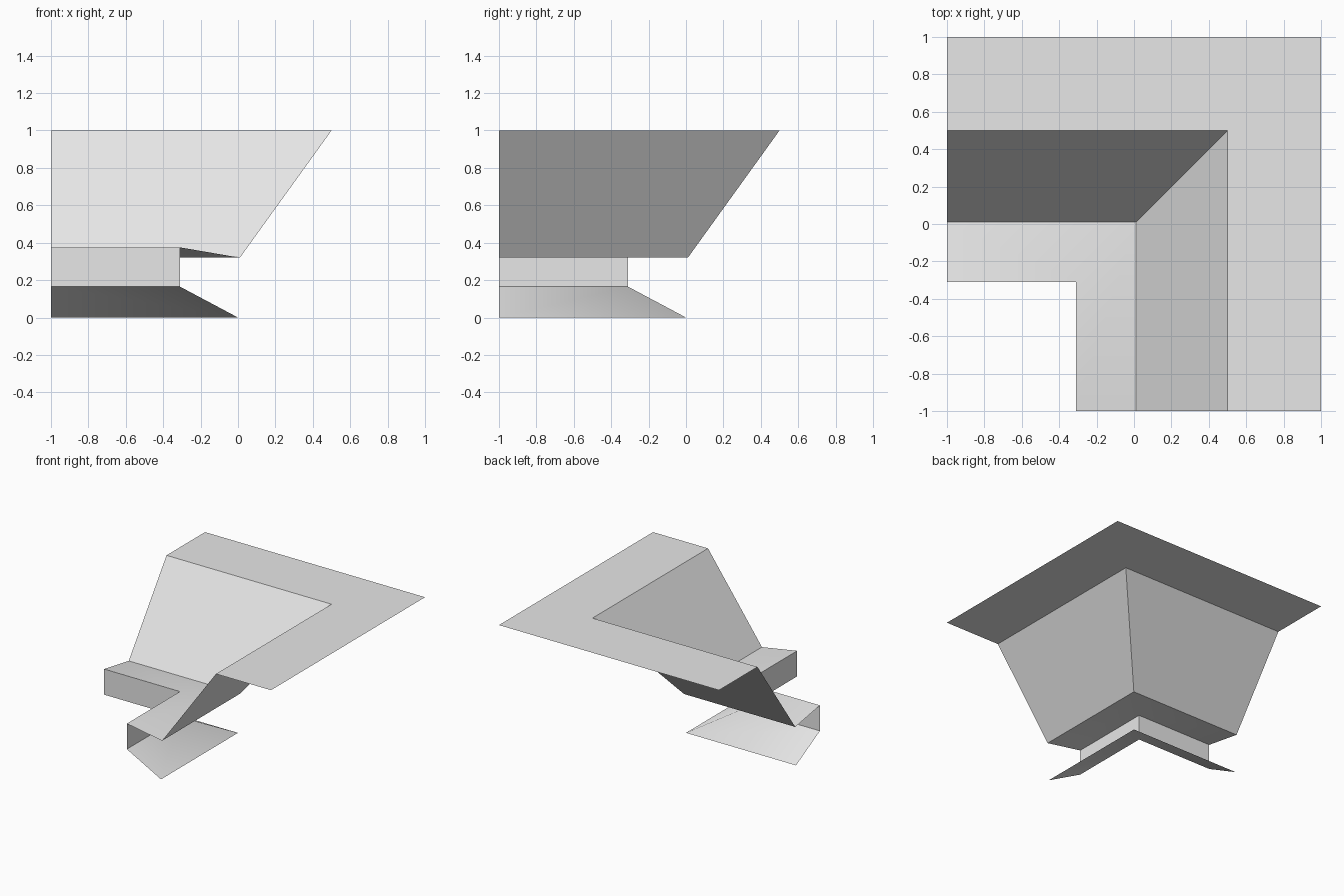
import bpy
import bmesh
import math

# Remove the default cube
cube = bpy.data.objects.get("Cube")
if cube:
    bpy.data.objects.remove(cube, do_unlink=True)

# Plain grey finish
grey = bpy.data.materials.new("light_grey")
grey.use_nodes = True
colour = (0.8, 0.8, 0.8, 1)
grey.diffuse_color = colour
grey.node_tree.nodes["Principled BSDF"].inputs["Base Color"].default_value = colour

# Cross-section (offset, height): top rim, slope, ledge, wall, bottom lip
PROFILE = [(1, 1), (0.5, 1), (0.01, 0.32), (-0.31, 0.375), (-0.31, 0.165), (0, 0)]
END = -1

# Sweep the thin sheet along two arms that meet in a mitred corner
bm = bmesh.new()
rows = [[bm.verts.new(p) for p in ((END, d, z), (d, d, z), (d, END, z))]
        for d, z in PROFILE]
for outer, inner in zip(rows, rows[1:]):
    for i in range(2):
        bm.faces.new((outer[i], inner[i], inner[i + 1], outer[i + 1]))

mesh = bpy.data.meshes.new("corner_moulding")
bm.to_mesh(mesh)
bm.free()
mesh.materials.append(grey)
moulding = bpy.data.objects.new("corner_moulding", mesh)
bpy.context.collection.objects.link(moulding)

# Soften only the shallow mitres
bpy.ops.object.select_all(action="DESELECT")
moulding.select_set(True)
bpy.context.view_layer.objects.active = moulding
bpy.ops.object.shade_smooth_by_angle(angle=math.radians(45))
